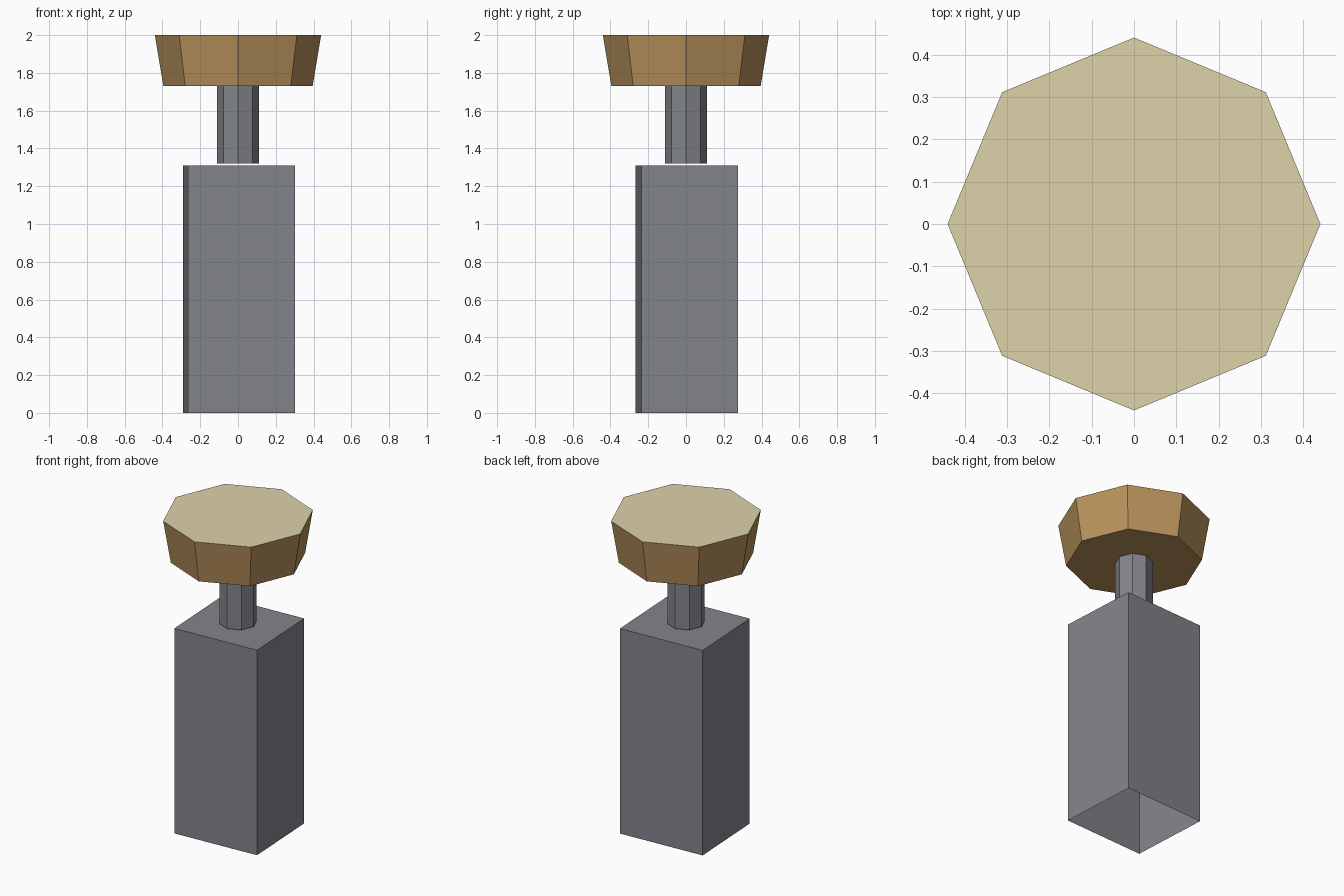
import bpy
import bmesh
from math import radians
from mathutils import Matrix, Vector

if "Cube" in bpy.data.objects:
    bpy.data.objects.remove(bpy.data.objects["Cube"], do_unlink=True)


def make_material(name, srgb):
    linear = [((c / 255 + 0.055) / 1.055) ** 2.4 for c in srgb] + [1.0]
    mat = bpy.data.materials.new(name)
    mat.use_nodes = True
    mat.diffuse_color = linear
    mat.node_tree.nodes["Principled BSDF"].inputs["Base Color"].default_value = linear
    return mat


def make_object(name, bm, materials):
    mesh = bpy.data.meshes.new(name)
    bm.normal_update()
    bm.to_mesh(mesh)
    bm.free()
    for mat in materials:
        mesh.materials.append(mat)
    obj = bpy.data.objects.new(name, mesh)
    bpy.context.collection.objects.link(obj)
    return obj


def octagon_prism(bottom_radius, top_radius, bottom, top):
    bm = bmesh.new()
    bmesh.ops.create_cone(bm, cap_ends=True, segments=8,
                          radius1=bottom_radius, radius2=top_radius,
                          depth=top - bottom,
                          matrix=Matrix.Translation((0, 0, (bottom + top) / 2)))
    bm.normal_update()
    return bm


steel = make_material("grey_metal", (131, 133, 140))
bark = make_material("brown_wood", (184, 146, 92))
cut_wood = make_material("pale_wood", (221, 210, 170))

# Slightly turned box body, hollow and open underneath
height = 1.31
bm = bmesh.new()
bmesh.ops.create_cube(bm, size=1, matrix=(
    Matrix.Translation((0.005, 0.005, height / 2))
    @ Matrix.Rotation(radians(3), 4, "Z")
    @ Matrix.Diagonal(Vector((0.565, 0.514, height, 1)))))
bm.normal_update()
underside = [f for f in bm.faces if f.normal.z < -0.9]
bmesh.ops.delete(bm, geom=underside, context="FACES_ONLY")
make_object("box_body", bm, [steel])

# Thin stem just above the body
make_object("stem", octagon_prism(0.11, 0.11, 1.319, 1.73), [steel])

# Flared wooden cap with a pale top
bm = octagon_prism(0.395, 0.44, 1.73, 2.0)
for face in bm.faces:
    face.material_index = 1 if face.normal.z > 0.9 else 0
make_object("wooden_cap", bm, [bark, cut_wood])
